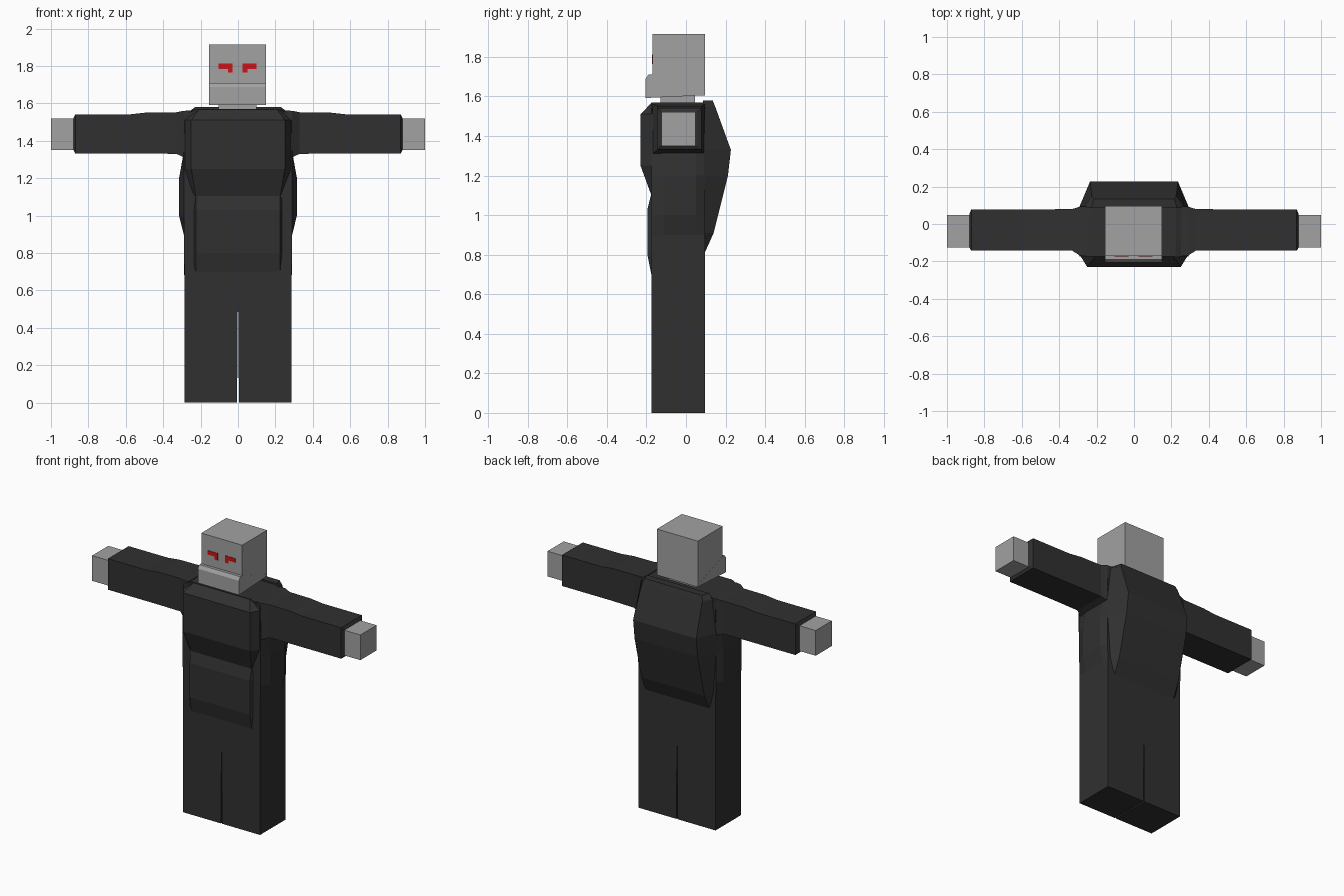
import bpy, bmesh

def material(name, r, g, b):
    m = bpy.data.materials.new(name)
    m.diffuse_color = (r, g, b, 1)
    return m

BLACK = material("black cloth", 0.030, 0.030, 0.030)
GREY = material("grey skin", 0.36, 0.36, 0.36)
RED = material("red eyes", 0.62, 0.006, 0.008)

def loft(name, rings, mat):
    """Skin a list of equal-length closed rings and cap both ends."""
    bm = bmesh.new()
    loops = [[bm.verts.new(p) for p in ring] for ring in rings]
    n = len(loops[0])
    for a, b in zip(loops, loops[1:]):
        for i in range(n):
            j = (i + 1) % n
            bm.faces.new((a[i], a[j], b[j], b[i]))
    bm.faces.new(loops[0])
    bm.faces.new(loops[-1])
    bmesh.ops.recalc_face_normals(bm, faces=bm.faces)
    me = bpy.data.meshes.new(name)
    bm.to_mesh(me)
    bm.free()
    me.materials.append(mat)
    ob = bpy.data.objects.new(name, me)
    bpy.context.collection.objects.link(ob)
    return ob

def rect_z(x0, x1, y0, y1, z):
    return [(x0, y0, z), (x1, y0, z), (x1, y1, z), (x0, y1, z)]

def rect_x(x, y0, y1, z0, z1):
    return [(x, y0, z0), (x, y1, z0), (x, y1, z1), (x, y0, z1)]

def box(name, x0, x1, y0, y1, z0, z1, mat):
    return loft(name, [rect_z(x0, x1, y0, y1, z0), rect_z(x0, x1, y0, y1, z1)], mat)

def panel(name, y_base, rows, mat):
    """Body panel: rows of (z, base half width, outer half width, outer y)."""
    return loft(name, [[(-hb, y_base, z), (-ho, y, z), (ho, y, z), (hb, y_base, z)]
                       for z, hb, ho, y in rows], mat)

# torso core, with flanks that bulge at the waist
def torso_ring(z, corner, flank):
    half = [(corner, -0.175), (flank, -0.11), (flank, 0.05), (corner, 0.095)]
    return [(x, y, z) for x, y in half] + [(-x, y, z) for x, y in reversed(half)]

loft("torso", [torso_ring(*r) for r in (
    (0.65, 0.287, 0.287), (0.90, 0.288, 0.290), (1.00, 0.290, 0.315),
    (1.20, 0.290, 0.315), (1.33, 0.290, 0.292), (1.54, 0.285, 0.290),
    (1.57, 0.220, 0.225))], BLACK)

# chest, belly and back panels
panel("chest", -0.165, [(1.10, 0.24, 0.225, -0.175), (1.25, 0.29, 0.25, -0.23),
                        (1.51, 0.29, 0.25, -0.23), (1.567, 0.23, 0.21, -0.175)], BLACK)
panel("belly", -0.165, [(0.70, 0.24, 0.225, -0.175), (0.80, 0.24, 0.225, -0.195),
                        (1.03, 0.24, 0.225, -0.195), (1.11, 0.24, 0.225, -0.175)], BLACK)
panel("back", 0.085, [(0.81, 0.25, 0.235, 0.095), (0.91, 0.275, 0.235, 0.14),
                      (1.20, 0.295, 0.235, 0.212), (1.33, 0.295, 0.235, 0.227),
                      (1.55, 0.27, 0.225, 0.147), (1.58, 0.23, 0.215, 0.135)], BLACK)

# limbs
for side, s in (("left", -1), ("right", 1)):
    loft(side + "_leg", [rect_z(s * 0.005, s * 0.287, -0.175, 0.095, 0.0),
                         rect_z(0.0, s * 0.287, -0.175, 0.095, 0.66)], BLACK)
    loft(side + "_sleeve", [rect_x(s * x, *r) for x, *r in (
        (0.25, -0.17, 0.095, 1.30, 1.562), (0.29, -0.168, 0.092, 1.312, 1.56),
        (0.33, -0.143, 0.08, 1.33, 1.552), (0.49, -0.143, 0.078, 1.332, 1.551),
        (0.58, -0.143, 0.078, 1.332, 1.541), (0.87, -0.143, 0.078, 1.332, 1.541),
        (0.88, -0.125, 0.055, 1.352, 1.522))], BLACK)
    box(side + "_hand", s * 0.86, s * 1.0, -0.125, 0.047, 1.35, 1.52, GREY)

# neck, head and jaw
box("neck", -0.105, 0.10, -0.13, 0.045, 1.55, 1.61, GREY)
box("head", -0.155, 0.15, -0.17, 0.095, 1.605, 1.915, GREY)
jaw = [(-0.16, 1.71), (-0.19, 1.71), (-0.205, 1.688), (-0.205, 1.592), (0.09, 1.606), (0.09, 1.62)]
loft("jaw", [[(x, y, z) for y, z in jaw] for x in (-0.1555, 0.1505)], GREY)

# eyes: a bar with a drop at the inner end
for side, s in (("left", -1), ("right", 1)):
    c = -0.0025
    outline = [(0.0275, 1.765), (0.052, 1.765), (0.052, 1.785),
               (0.1025, 1.785), (0.1025, 1.812), (0.0275, 1.812)]
    loft(side + "_eye", [[(c + s * x, y, z) for x, z in outline] for y in (-0.173, -0.168)], RED)
